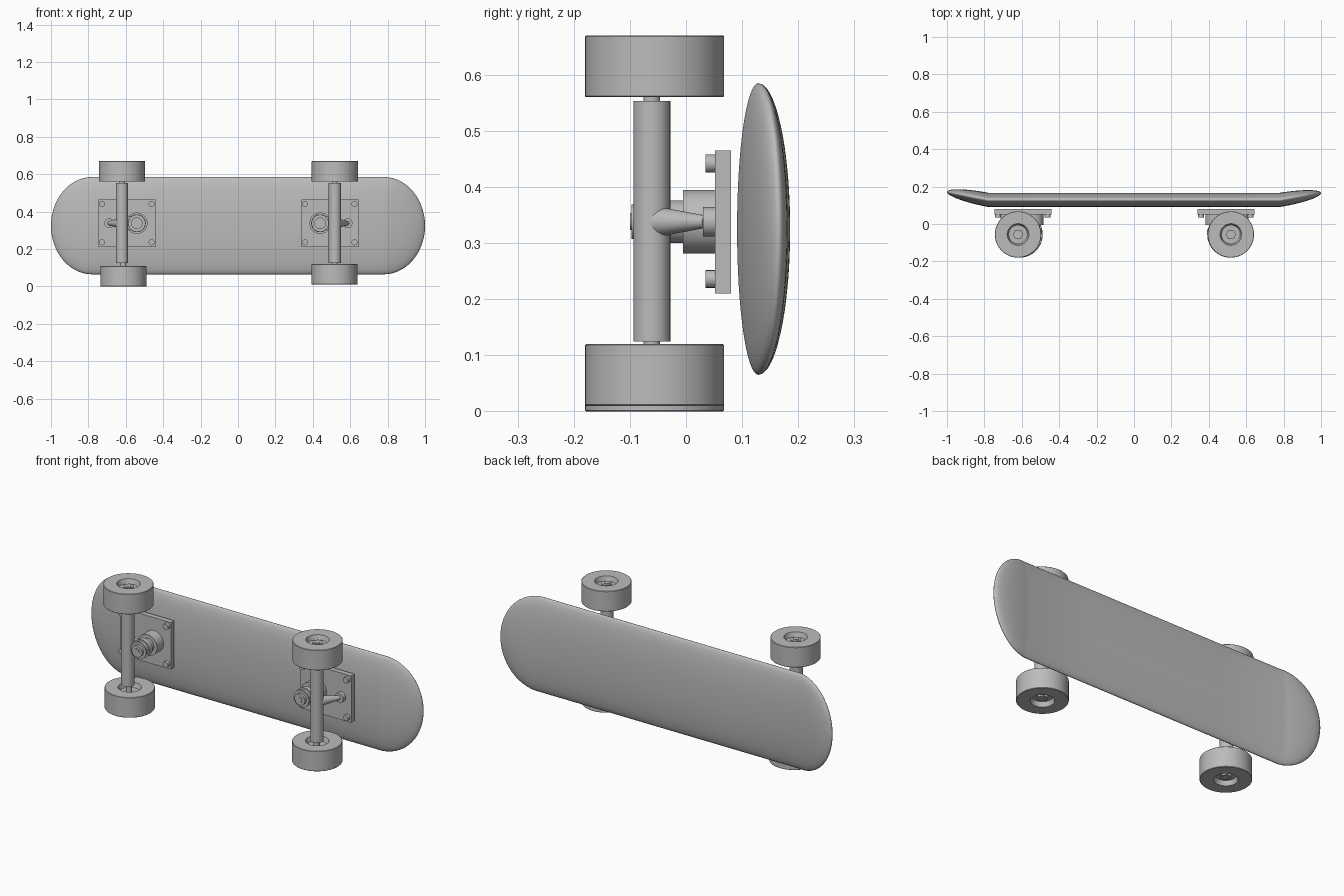
import bpy, bmesh, math
from mathutils import Vector

if "Cube" in bpy.data.objects:
    bpy.data.objects.remove(bpy.data.objects["Cube"])

grey = bpy.data.materials.new("plain_grey")
grey.diffuse_color = (0.5, 0.5, 0.5, 1)
grey.use_nodes = True
grey.node_tree.nodes["Principled BSDF"].inputs["Base Color"].default_value = grey.diffuse_color


def finish(name, bm, angle=35):
    bmesh.ops.remove_doubles(bm, verts=bm.verts, dist=1e-5)
    bmesh.ops.recalc_face_normals(bm, faces=bm.faces)
    me = bpy.data.meshes.new(name)
    bm.to_mesh(me)
    bm.free()
    me.materials.append(grey)
    ob = bpy.data.objects.new(name, me)
    bpy.context.collection.objects.link(ob)
    bpy.ops.object.select_all(action='DESELECT')
    ob.select_set(True)
    bpy.context.view_layer.objects.active = ob
    bpy.ops.object.shade_smooth_by_angle(angle=math.radians(angle))
    return ob


def loft(bm, rings):
    """Skin a list of equal-length closed rings and cap both ends."""
    rows = [[bm.verts.new(p) for p in ring] for ring in rings]
    n = len(rows[0])
    for a, b in zip(rows, rows[1:]):
        for i in range(n):
            j = (i + 1) % n
            bm.faces.new((a[i], a[j], b[j], b[i]))
    bm.faces.new(rows[0])
    bm.faces.new(rows[-1])


def lathe(name, origin, axis, profile, sides=40):
    """Turn a (radius, distance) profile around an axis."""
    q = Vector(axis).to_track_quat('Z', 'Y')
    o = Vector(origin)
    rings = []
    for r, h in profile:
        rings.append([o + q @ Vector((r * math.cos(2 * math.pi * i / sides),
                                      r * math.sin(2 * math.pi * i / sides), h))
                      for i in range(sides)])
    bm = bmesh.new()
    loft(bm, rings)
    return finish(name, bm)


def rod(name, a, b, r1, r2=None, sides=32):
    d = Vector(b) - Vector(a)
    return lathe(name, a, d, [(r1, 0), (r1 if r2 is None else r2, d.length)], sides)


def box(name, lo, hi):
    bm = bmesh.new()
    bmesh.ops.create_cube(bm, size=1)
    for v in bm.verts:
        v.co = [(l + h) / 2 + c * (h - l) for l, h, c in zip(lo, hi, v.co)]
    return finish(name, bm)


# Deck: lens-shaped section with rounded, kicked ends
FOLD, HALF_W, HALF_T, DECK_Y, DECK_Z = 0.78, 0.26, 0.038, 0.129, 0.325
ts = [math.sin(math.pi / 2 * k / 14) for k in range(14)] + [0.9995]
stations = [(-FOLD - (1 - FOLD) * t, t, 0.042) for t in reversed(ts)]
stations += [(-0.4, 0, 0), (0, 0, 0), (0.4, 0, 0)]
stations += [(FOLD + (1 - FOLD) * t, t, 0.036) for t in ts]
rings = []
for x, t, kick in stations:
    s = math.sqrt(1 - t * t)
    rings.append([(x, DECK_Y + kick * t + HALF_T * s * math.sin(a),
                   DECK_Z + HALF_W * s * math.cos(a))
                  for a in (2 * math.pi * i / 64 for i in range(64))])
bm = bmesh.new()
loft(bm, rings)
finish("deck", bm, 50)

# Wheel profile with a recessed hub on both faces
WHEEL = [(0.001, -0.03), (0.05, -0.03), (0.058, -0.055), (0.122, -0.055), (0.124, -0.053),
         (0.124, 0.053), (0.122, 0.055), (0.058, 0.055), (0.05, 0.03), (0.001, 0.03)]


def truck(tag, side, axle_x, low_x, low_z, plate_lo, plate_hi):
    """side is the direction from the board centre towards this end."""
    zc = 0.338
    axle_y, wheel_y = -0.061, -0.056
    # Base plate and corner bolts
    box(tag + "_base_plate", (plate_lo, 0.052, 0.21), (plate_hi, 0.08, 0.465))
    for x in (plate_lo + 0.018, plate_hi - 0.022):
        for z in (0.236, 0.442):
            rod(tag + "_bolt", (x, 0.055, z), (x, 0.035, z), 0.016, sides=16)
    # Hanger and axle
    rod(tag + "_hanger", (axle_x, axle_y, 0.125), (axle_x, axle_y, 0.553), 0.033)
    rod(tag + "_axle", (low_x, axle_y, low_z - 0.045), (axle_x, axle_y, 0.66), 0.015)
    # Wheels with axle nuts on the outer faces
    for x, z, d in ((low_x, low_z, -1), (axle_x, 0.615, 1)):
        lathe(tag + "_wheel", (x, wheel_y, z), (0, 0, d), WHEEL, 56)
        rod(tag + "_axle_nut", (x, wheel_y, z + d * 0.028),
            (x, wheel_y, z + d * 0.042), 0.028, sides=6)
    # Kingpin stack: cup, bushings, washers and nut
    kx = axle_x - side * 0.079
    lathe(tag + "_kingpin_stack", (kx, 0.055, zc), (0, -1, 0),
          [(0.057, 0), (0.057, 0.06), (0.038, 0.06), (0.038, 0.085), (0.048, 0.085),
           (0.048, 0.11), (0.04, 0.11), (0.04, 0.13), (0.046, 0.132), (0.046, 0.138),
           (0.031, 0.138), (0.031, 0.152), (0.015, 0.152), (0.015, 0.155)])
    # Yoke joining the hanger to the kingpin
    box(tag + "_yoke", (min(kx, axle_x), -0.055, zc - 0.035),
        (max(kx, axle_x), -0.03, zc + 0.035))
    # Pivot arm and its socket
    px = axle_x + side * 0.068
    rod(tag + "_pivot_arm", (axle_x + side * 0.01, -0.05, zc), (px, 0.035, zc), 0.027, 0.011)
    rod(tag + "_pivot_socket", (px, 0.055, zc), (px, 0.03, zc), 0.026)


truck("left", -1, -0.62, -0.612, 0.055, -0.745, -0.44)
truck("right", 1, 0.518, 0.516, 0.065, 0.34, 0.645)
